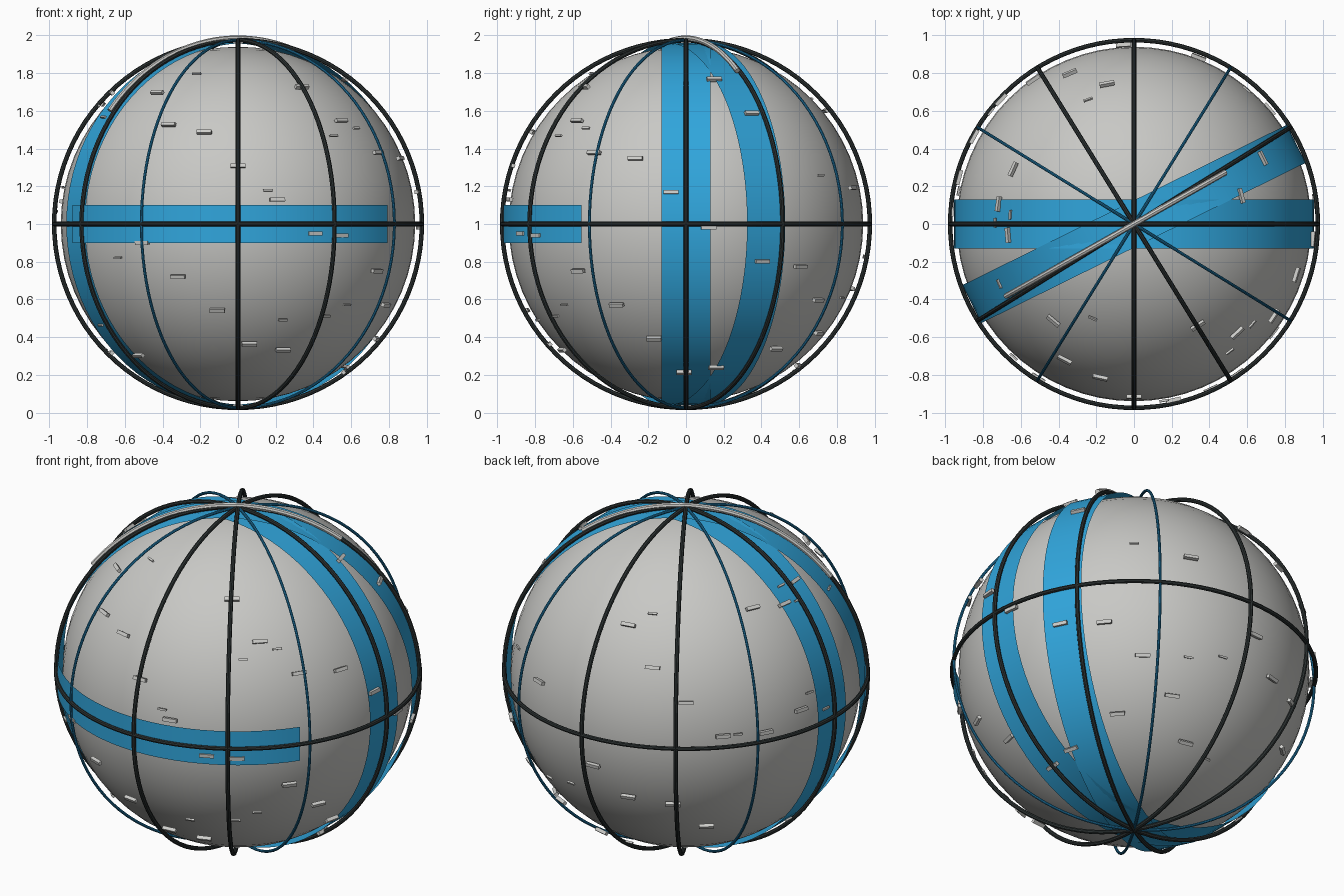
import bpy
import bmesh
import random
from math import radians, sin, cos, sqrt, pi
from mathutils import Matrix, Vector

if "Cube" in bpy.data.objects:
    bpy.data.objects.remove(bpy.data.objects["Cube"], do_unlink=True)

CENTRE = Vector((0, 0, 1))


def material(name, colour):
    mat = bpy.data.materials.new(name)
    mat.use_nodes = True
    mat.diffuse_color = (*colour, 1)
    mat.node_tree.nodes["Principled BSDF"].inputs["Base Color"].default_value = (*colour, 1)
    return mat


light_grey = material("light grey", (0.58, 0.58, 0.56))
pale_grey = material("pale grey", (0.62, 0.62, 0.6))
charcoal = material("charcoal", (0.025, 0.032, 0.032))
bright_blue = material("bright blue", (0.03, 0.38, 0.72))
deep_blue = material("deep blue", (0.012, 0.17, 0.35))


def finish(obj, name, mat, smooth=True):
    obj.name = obj.data.name = name
    obj.data.materials.clear()
    obj.data.materials.append(mat)
    if smooth:
        bpy.ops.object.shade_smooth_by_angle()
    return obj


def ring(name, mat, tube, rotation):
    bpy.ops.mesh.primitive_torus_add(
        major_radius=0.975, minor_radius=tube, major_segments=96,
        minor_segments=8, location=CENTRE, rotation=rotation)
    finish(bpy.context.object, name, mat)


def band(name, radius, width, start, sweep, matrix):
    """Thin strip wrapped around a local z axis."""
    bm = bmesh.new()
    steps = int(sweep / 4)
    closed = sweep == 360
    columns = []
    for i in range(steps if closed else steps + 1):
        a = radians(start + sweep * i / steps)
        columns.append([bm.verts.new((radius * cos(a), radius * sin(a), h))
                        for h in (-width / 2, width / 2)])
    following = columns[1:] + (columns[:1] if closed else [])
    for here, there in zip(columns, following):
        bm.faces.new((here[0], there[0], there[1], here[1]))
    mesh = bpy.data.meshes.new(name)
    bm.to_mesh(mesh)
    bm.free()
    obj = bpy.data.objects.new(name, mesh)
    bpy.context.collection.objects.link(obj)
    obj.matrix_world = Matrix.Translation(CENTRE) @ matrix
    bpy.ops.object.select_all(action='DESELECT')
    obj.select_set(True)
    bpy.context.view_layer.objects.active = obj
    finish(obj, name, bright_blue)


# Solid globe
bpy.ops.mesh.primitive_uv_sphere_add(segments=64, ring_count=32, radius=0.94, location=CENTRE)
finish(bpy.context.object, "globe", light_grey)

# Cage: equator and six upright hoops
ring("equator_hoop", charcoal, 0.012, (0, 0, 0))
for i, angle in enumerate((0, 31.7, 90, 121.7)):
    ring(f"dark_hoop_{i + 1}", charcoal, 0.012, (pi / 2, 0, radians(angle)))
for i, angle in enumerate((58.3, 148.3)):
    ring(f"blue_hoop_{i + 1}", deep_blue, 0.008, (pi / 2, 0, radians(angle)))

# Blue bands: two upright loops and a part belt across the front
upright = Matrix.Rotation(pi / 2, 4, 'X')
band("upright_band", 0.955, 0.26, 0, 360, upright)
band("slanted_band", 0.96, 0.225, 0, 360, Matrix.Rotation(radians(26.3), 4, 'Z') @ upright)
band("front_belt", 0.968, 0.2, 205, 120, Matrix.Identity(4))

# Pale rod bent over the crown
curve = bpy.data.curves.new("crown_rod", 'CURVE')
curve.dimensions = '3D'
curve.bevel_depth = 0.015
curve.bevel_resolution = 2
curve.use_fill_caps = True
spline = curve.splines.new('POLY')
spline.points.add(32)
heading = radians(29.4)
for i, point in enumerate(spline.points):
    tilt = radians(-52.4 + 86.8 * i / 32)
    out = 0.985 * sin(tilt)
    point.co = (out * cos(heading), out * sin(heading), 0.985 * cos(tilt), 1)
rod = bpy.data.objects.new("crown_rod", curve)
bpy.context.collection.objects.link(rod)
rod.location = CENTRE
bpy.ops.object.select_all(action='DESELECT')
rod.select_set(True)
bpy.context.view_layer.objects.active = rod
bpy.ops.object.convert(target='MESH')
finish(bpy.context.object, "crown_rod", pale_grey)

# Small bars floating over the globe, lying along the parallels
bars = bmesh.new()


def bar(direction, size):
    across = Vector((0, 0, 1)).cross(direction).normalized()
    up = direction.cross(across)
    turn = Matrix((across, up, direction)).transposed().to_4x4()
    place = Matrix.Translation(direction * 0.967)
    bmesh.ops.create_cube(bars, size=1, matrix=place @ turn @ Matrix.Diagonal((*size, 1)))


BIG, SMALL = (0.08, 0.02, 0.02), (0.05, 0.011, 0.011)


def scatter(azimuth, elevation, size, spots):
    """Place bars by their sideways and upward offsets (hundredths) on one side."""
    a, e = radians(azimuth), radians(elevation)
    side = Vector((-sin(a), cos(a), 0))
    facing = Vector((cos(e) * cos(a), cos(e) * sin(a), sin(e)))
    up = facing.cross(side)
    for u, v in spots:
        u, v = u / 97, v / 97
        depth = sqrt(max(0, 1 - u * u - v * v))
        bar((side * u + up * v + facing * depth).normalized(), size)


scatter(-90, 0, BIG, [
    (-43, 70), (34, 73), (-37, 53), (-18, 49), (0, 31), (21, 13), (55, 55),
    (41, -5), (55, -6), (-51, -10), (-32, -28), (-11, -46), (6, -64),
    (24, -67), (-53, -70), (74, -25)])
scatter(-90, 0, SMALL, [
    (-22, 80), (16, 18), (51, 47), (63, 51), (-64, -18), (47, -49), (24, -51), (58, -43)])
scatter(0, 0, BIG, [
    (-49, 38), (-27, 35), (-8, 17), (-37, -43), (-17, -61), (-1, -79),
    (15, 77), (35, 59), (12, -2)])
scatter(125, 24, BIG, [
    (36, 36), (53, 38), (-31, 27), (-18, 4), (0, -15), (-79, -4), (20, -33),
    (43, -31), (-50, -49), (-31, -66), (-7, -70), (11, -82), (62, -19)])
scatter(125, 24, SMALL, [(-18, 33), (28, -32)])
scatter(55, -30, BIG, [
    (-47, 24), (-24, 26), (-3, 9), (14, -12), (-15, -23), (23, -37), (-38, -43)])
scatter(55, -30, SMALL, [(-8, 69), (22, 9), (41, 10), (35, -45)])

random.seed(4)
for i in range(9):
    a = radians(random.uniform(165, 215))
    e = radians(random.uniform(-55, 55))
    bar(Vector((cos(e) * cos(a), cos(e) * sin(a), sin(e))), random.choice((BIG, SMALL)))

mesh = bpy.data.meshes.new("floating_bars")
bars.to_mesh(mesh)
bars.free()
bars_obj = bpy.data.objects.new("floating_bars", mesh)
bars_obj.location = CENTRE
bpy.context.collection.objects.link(bars_obj)
finish(bars_obj, "floating_bars", pale_grey, smooth=False)
